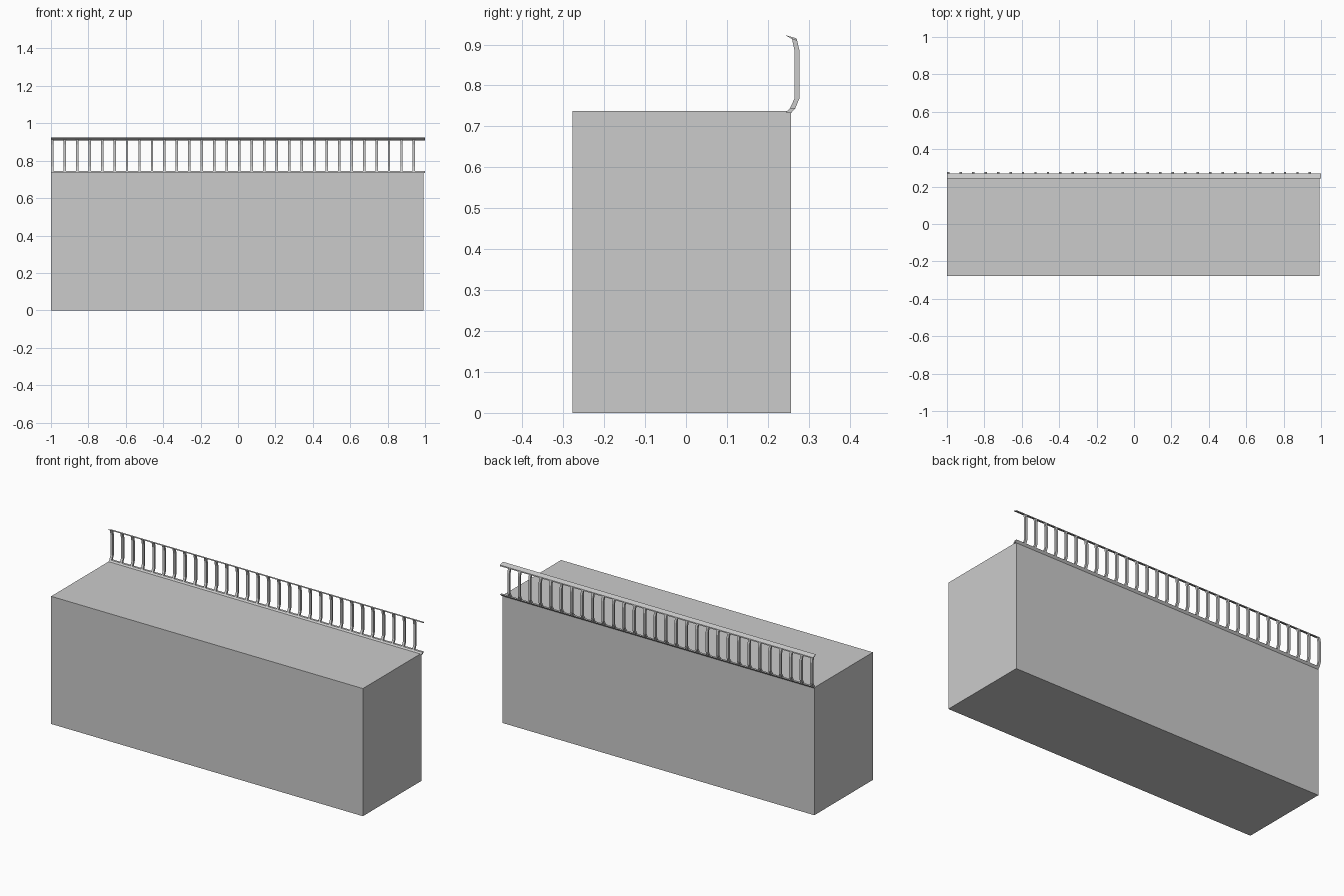
import bpy, bmesh

if "Cube" in bpy.data.objects:
    bpy.data.objects.remove(bpy.data.objects["Cube"])


def extrude_profile(bm, profile, x0, x1):
    """Sweep a closed (y, z) profile along x."""
    a = [bm.verts.new((x0, y, z)) for y, z in profile]
    b = [bm.verts.new((x1, y, z)) for y, z in profile]
    bm.faces.new(a)
    bm.faces.new(b[::-1])
    n = len(profile)
    for i in range(n):
        j = (i + 1) % n
        bm.faces.new((a[i], b[i], b[j], a[j]))


def make_object(name, profile, spans):
    bm = bmesh.new()
    for x0, x1 in spans:
        extrude_profile(bm, profile, x0, x1)
    bmesh.ops.recalc_face_normals(bm, faces=bm.faces)
    mesh = bpy.data.meshes.new(name)
    bm.to_mesh(mesh)
    bm.free()
    obj = bpy.data.objects.new(name, mesh)
    bpy.context.collection.objects.link(obj)
    return obj


# Solid block
make_object("base_block", [(-0.277, 0), (0.257, 0), (0.257, 0.737), (-0.277, 0.737)],
            [(-1.0, 0.992)])

# Slanted rails along the back edge
make_object("bottom_rail", [(0.244, 0.734), (0.257, 0.733), (0.268, 0.745), (0.255, 0.745)],
            [(-1.0, 1.0)])
make_object("top_rail", [(0.242, 0.923), (0.258, 0.914), (0.271, 0.909), (0.270, 0.915)],
            [(-1.0, 1.0)])

# Row of bent balusters
baluster = [(0.254, 0.744), (0.267, 0.744), (0.277, 0.768), (0.277, 0.886),
            (0.271, 0.912), (0.259, 0.914), (0.265, 0.886), (0.265, 0.768)]
step = 0.0667
make_object("balusters", baluster,
            [(-1.0 + i * step, -0.987 + i * step) for i in range(30)])
